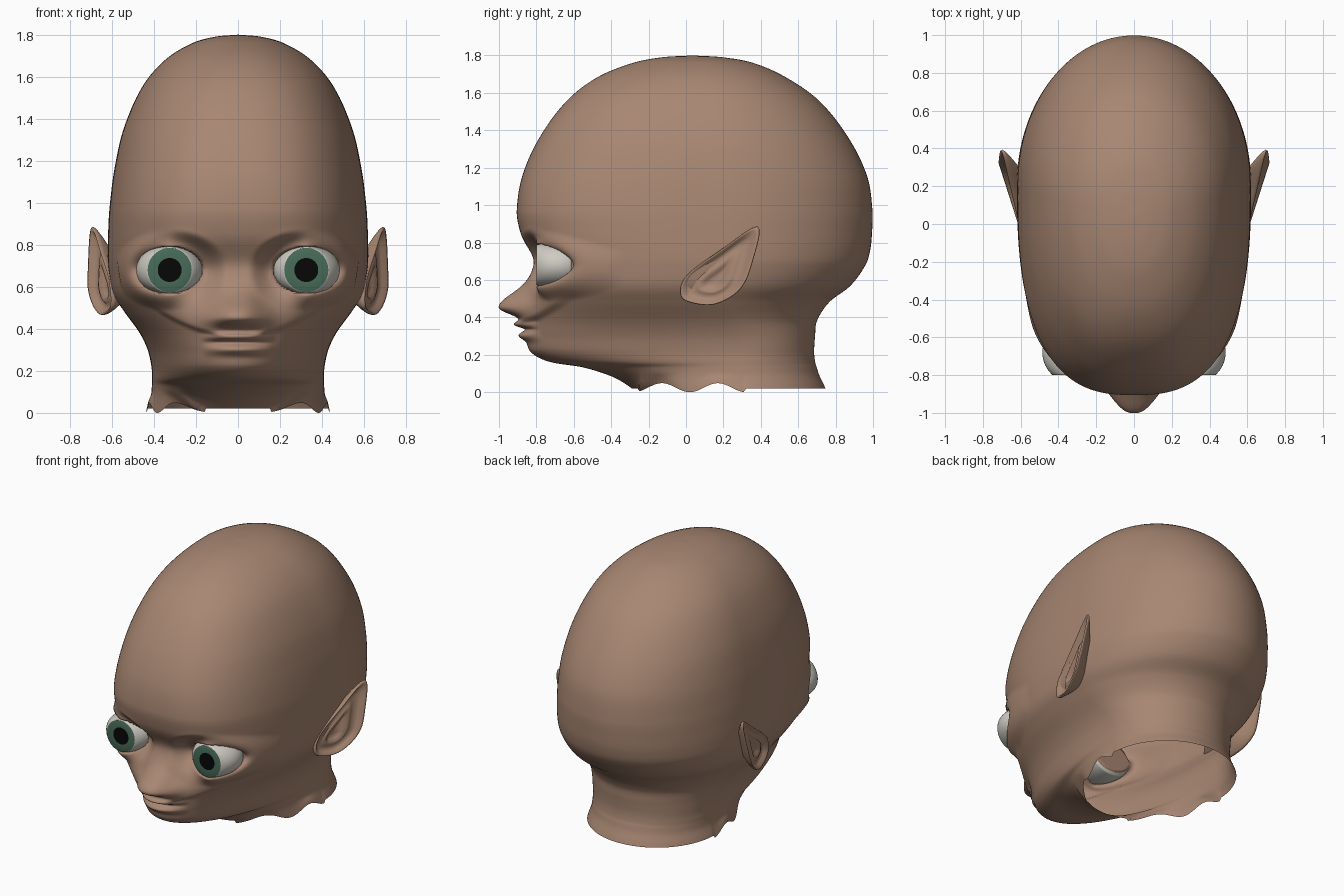
import bpy, bmesh, math

if "Cube" in bpy.data.objects:
    bpy.data.objects.remove(bpy.data.objects["Cube"])


def material(name, rgb):
    m = bpy.data.materials.new(name)
    m.diffuse_color = (*rgb, 1)
    m.use_nodes = True
    m.node_tree.nodes["Principled BSDF"].inputs["Base Color"].default_value = m.diffuse_color
    return m


skin = material("skin", (0.39, 0.24, 0.168))
white = material("eye_white", (0.62, 0.60, 0.54))
green = material("iris_green", (0.064, 0.148, 0.10))
black = material("pupil_black", (0.002, 0.002, 0.002))


def catmull(p0, p1, p2, p3, t):
    return [0.5 * (2 * b + (c - a) * t + (2 * a - 5 * b + 4 * c - d) * t * t
                   + (3 * b - a - 3 * c + d) * t ** 3) for a, b, c, d in zip(p0, p1, p2, p3)]


def smooth(a, b, v):
    t = min(1, max(0, (v - a) / (b - a)))
    return t * t * (3 - 2 * t)


def gauss(v, centre, width):
    return math.exp(-((v - centre) / width) ** 2)


def loft(name, rings, mats, band_mat=None, start=None, end=None):
    """Skin closed rings of points, with optional pole points at both ends."""
    bm = bmesh.new()
    loops = [[bm.verts.new(p) for p in ring] for ring in rings]
    n = len(loops[0])
    for k, (a, b) in enumerate(zip(loops, loops[1:])):
        for i in range(n):
            j = (i + 1) % n
            f = bm.faces.new((a[i], a[j], b[j], b[i]))
            f.material_index = band_mat(k) if band_mat else 0
    for pole, loop in ((start, loops[0]), (end, loops[-1])):
        if pole is not None:
            v = bm.verts.new(pole)
            for i in range(n):
                f = bm.faces.new((loop[i], loop[(i + 1) % n], v))
                f.material_index = len(mats) - 1 if pole is start else 0
    bmesh.ops.recalc_face_normals(bm, faces=bm.faces)
    for f in bm.faces:
        f.smooth = True
    me = bpy.data.meshes.new(name)
    bm.to_mesh(me)
    bm.free()
    for m in mats:
        me.materials.append(m)
    ob = bpy.data.objects.new(name, me)
    bpy.context.collection.objects.link(ob)
    return ob


# Eye placement shared by sockets and eyeballs
EX, EY, EZ, ER = 0.325, -0.68, 0.68, 0.16


def sculpt(x, y, z):
    """Push the face outward or inward to form nose, lips, cheeks and sockets."""
    if y > -0.35:
        return y
    ax = abs(x)
    # recessed bridge between the eyes
    y += 0.04 * gauss(z, 0.71, 0.09) * smooth(0.5, 0.3, ax)
    # nose: long slope down to a broad round tip, quick return beneath it
    amp = 0.165 * (gauss(z, 0.455, 0.10) if z > 0.455 else gauss(z, 0.455, 0.055))
    width = 0.135 - 0.045 * smooth(0.46, 0.58, z)
    y -= amp * math.exp(-(ax / width) ** 2.6)
    # thin lips
    lip = max(0, 1 - (ax / 0.175) ** 2)
    y -= lip * (0.065 * gauss(z, 0.362, 0.021) + 0.045 * gauss(z, 0.302, 0.026))
    y += 0.012 * lip * gauss(z, 0.336, 0.008)
    # cheek shelf ending in a curved crease
    crease = 0.365 + 0.85 * ax * ax
    y -= 0.032 * smooth(crease - 0.012, crease + 0.012, z) * (1 - smooth(crease, crease + 0.16, z)) \
        * smooth(0.04, 0.15, ax) * (1 - smooth(0.34, 0.44, ax))
    # brow arc above each eye
    arc = 0.845 - 1.6 * (ax - 0.29) ** 2
    y -= 0.006 * gauss(z, arc, 0.03) * gauss(ax, 0.29, 0.16)
    # eye socket: lids hug the eyeball and fall back at the outer corner
    dx, dz = ax - EX, z - EZ
    d = math.hypot(dx / 0.158, dz / 0.113)
    if d < 1.75:
        q = max(d, 1e-4)
        dx1, dz1 = dx / q, dz / q
        rim = EY - math.sqrt(max(0, 0.165 ** 2 - dx1 ** 2 - dz1 ** 2))
        rim += 0.125 * max(0, dx1 / 0.158) ** 1.3
        if d < 1:
            y = -0.60 + (rim + 0.60) * smooth(0.85, 1.0, d)
        else:
            y = rim + (y - rim) * smooth(1.0, 1.75, d)
    return y


# Head: each row is height, front, back, half width, front squareness
rows = [
    (0.00, -0.29, 0.745, 0.435, 2.0), (0.08, -0.40, 0.715, 0.415, 2.0),
    (0.13, -0.54, 0.70, 0.41, 1.95), (0.165, -0.74, 0.69, 0.41, 1.95),
    (0.22, -0.835, 0.685, 0.412, 2.05), (0.30, -0.85, 0.69, 0.43, 2.15),
    (0.38, -0.845, 0.70, 0.468, 2.25), (0.48, -0.835, 0.765, 0.54, 2.4),
    (0.57, -0.837, 0.88, 0.595, 2.55), (0.68, -0.85, 0.96, 0.617, 2.6),
    (0.76, -0.867, 0.985, 0.62, 2.65), (0.86, -0.89, 0.995, 0.618, 2.7),
    (0.97, -0.905, 0.997, 0.612, 2.7), (1.15, -0.877, 0.97, 0.59, 2.6),
    (1.35, -0.79, 0.875, 0.545, 2.5), (1.55, -0.645, 0.72, 0.457, 2.4),
    (1.68, -0.48, 0.54, 0.347, 2.2), (1.76, -0.285, 0.36, 0.217, 2.1),
    (1.79, -0.13, 0.20, 0.11, 2.0), (1.799, 0.01, 0.06, 0.02, 2.0)]
knots = [0]
for a, b in zip(rows, rows[1:]):
    knots.append(knots[-1] + math.dist(a[:4], b[:4]))


def slope(k):
    a, b = max(0, k - 1), min(len(rows) - 1, k + 1)
    return [(q - p) / (knots[b] - knots[a]) for p, q in zip(rows[a], rows[b])]


def section(k, t):
    """Smooth blend between row k and the next one."""
    h = knots[k + 1] - knots[k]
    c = (2 * t ** 3 - 3 * t * t + 1, h * (t ** 3 - 2 * t * t + t), 3 * t * t - 2 * t ** 3, h * (t ** 3 - t * t))
    return [c[0] * p + c[1] * m + c[2] * q + c[3] * n
            for p, m, q, n in zip(rows[k], slope(k), rows[k + 1], slope(k + 1))]


SEG = 256
rings = []
for k in range(len(rows) - 1):
    steps = 12 if 4 <= k <= 11 else 7
    for s in range(steps + (k == len(rows) - 2)):
        z, front, back, hw, n = section(k, s / steps)
        yc = front + 0.58 * (back - front)
        # widest line moves back toward the neck, tapering the jaw
        yc += (0.30 - yc) * (1 - smooth(0.2, 0.62, z))
        ring = []
        for i in range(SEG):
            u = 2 * math.pi * i / SEG
            a = -math.pi / 2 + u - 0.5 * math.sin(u)   # denser at the face
            c, sn = math.cos(a), math.sin(a)
            e, depth = (n, yc - front) if sn < 0 else (2.02, back - yc)
            r = (abs(c / hw) ** e + abs(sn / depth) ** e) ** (-1 / e)
            x, y = c * r, yc + sn * r
            # ragged lower neck edge
            wave = 0.024 + 0.024 * math.sin(21 * y - 2.0) if -0.25 < y < 0.32 else 0.02
            zz = z + wave * (1 - smooth(0.0, 0.12, z))
            ring.append((x, sculpt(x, y, z), zz))
        rings.append(ring)
loft("head", rings, [skin], end=(0, 0.035, 1.8))

# Ears: pointed outline as (y, z), swept back and cupped
outline = [(0.383, 0.885), (0.357, 0.70), (0.29, 0.55), (0.155, 0.47),
           (0.02, 0.48), (-0.03, 0.525), (0.005, 0.625), (0.18, 0.757)]
pts = []
for k in range(len(outline)):
    ctrl = [outline[(k + o) % len(outline)] for o in (-1, 0, 1, 2)]
    pts += [catmull(*ctrl, s / 8) for s in range(8)]
CY, CZ = 0.15, 0.59
ear_bands = [(0.55, -0.09), (0.85, -0.04), (0.97, -0.016), (1.0, -0.004), (0.98, 0.004),
             (0.92, 0.0), (0.82, -0.018), (0.66, -0.035), (0.52, -0.022), (0.40, -0.018),
             (0.28, -0.036), (0.12, -0.045)]


def ear_x(y, z):
    return 0.61 + 0.32 * y - 0.13 * max(0, z - 0.6)


for side, label in ((1, "right"), (-1, "left")):
    ear = []
    for scale, off in ear_bands:
        ring = []
        for py, pz in pts:
            y, z = CY + (py - CY) * scale, CZ + (pz - CZ) * scale
            ring.append((side * (ear_x(y, z) + off), y, z))
        ear.append(ring)
    loft("ear_" + label, ear, [skin], end=(side * (ear_x(CY, CZ) - 0.045), CY, CZ))

    # Eyeball: wide flattened ball with a flat front holding iris and pupil
    flat = EY - 0.12
    profile = [(0.057, flat), (0.105, flat)]
    first = math.asin(0.107 / ER)
    for s in range(17):
        t = first + (math.pi * 0.64 - first) * s / 16
        profile.append((ER * math.sin(t), EY - ER * math.cos(t)))
    eye = []
    for r, y in profile:
        rz = r if r < 0.108 else 0.107 + (r - 0.107) * 0.25
        eye.append([(side * EX + r * math.cos(2 * math.pi * i / 48), y,
                     EZ + rz * math.sin(2 * math.pi * i / 48)) for i in range(48)])
    loft("eye_" + label, eye, [white, green, black], lambda k: 1 if k == 0 else 0,
         start=(side * EX, flat, EZ), end=(side * EX, profile[-1][1], EZ))
